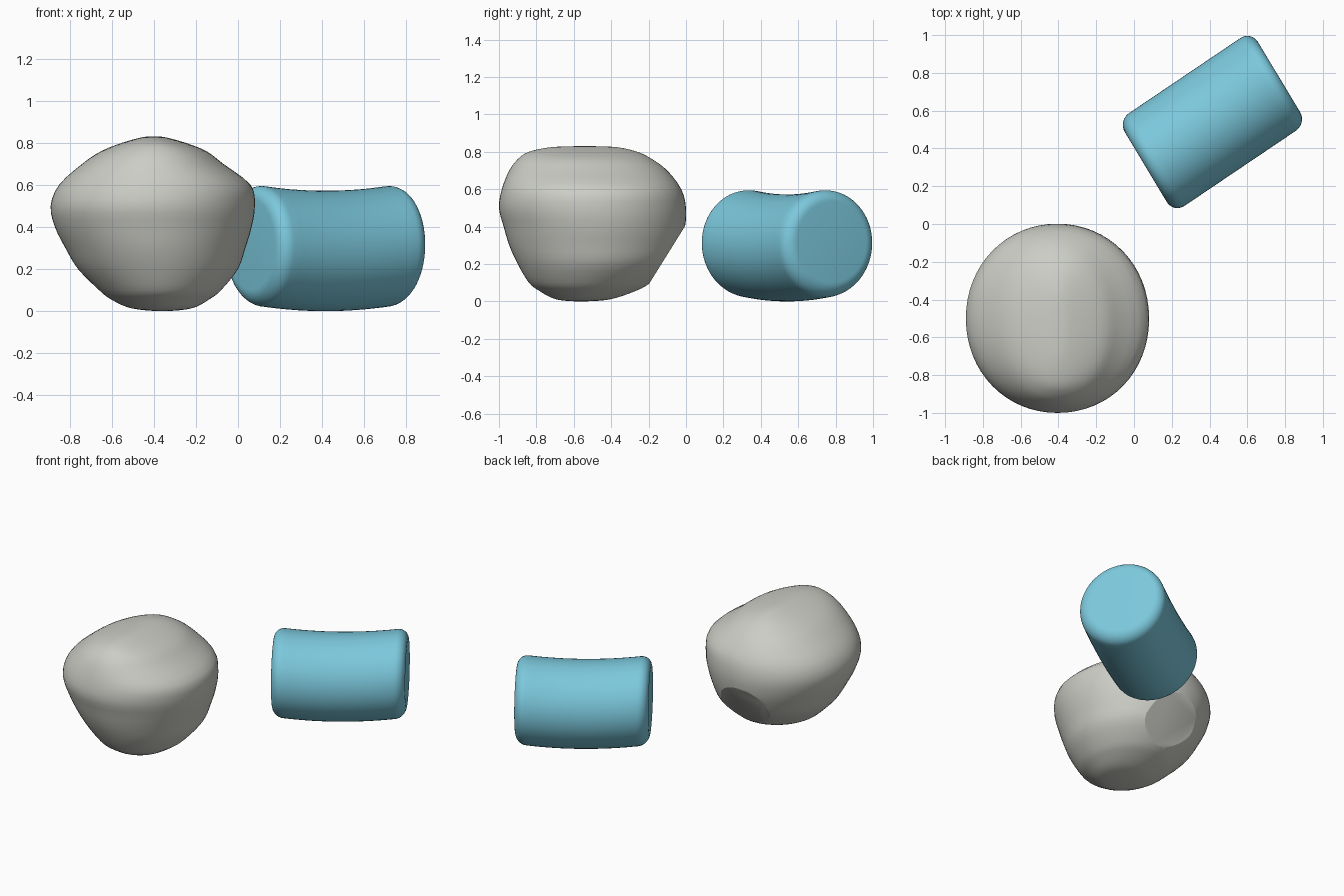
import bpy
import bmesh
from math import sin, cos, tan, pi, radians
from mathutils import Vector

cube = bpy.data.objects.get("Cube")
if cube:
    bpy.data.objects.remove(cube, do_unlink=True)


def material(name, rgb):
    mat = bpy.data.materials.new(name)
    mat.use_nodes = True
    color = (*rgb, 1)
    mat.diffuse_color = color
    mat.node_tree.nodes["Principled BSDF"].inputs["Base Color"].default_value = color
    return mat


def loft(bm, rings):
    """Skin closed rings of points and cap both ends."""
    loops = [[bm.verts.new(p) for p in ring] for ring in rings]
    for a, b in zip(loops, loops[1:]):
        for i in range(len(a)):
            j = (i + 1) % len(a)
            bm.faces.new((a[i], a[j], b[j], b[i]))
    bm.faces.new(loops[0][::-1])
    bm.faces.new(loops[-1])


def finish(name, bm, mat, angle):
    bmesh.ops.recalc_face_normals(bm, faces=bm.faces[:])
    mesh = bpy.data.meshes.new(name)
    bm.to_mesh(mesh)
    bm.free()
    mesh.materials.append(mat)
    obj = bpy.data.objects.new(name, mesh)
    bpy.context.collection.objects.link(obj)
    bpy.ops.object.select_all(action="DESELECT")
    obj.select_set(True)
    bpy.context.view_layer.objects.active = obj
    bpy.ops.object.shade_smooth_by_angle(angle=radians(angle))
    return obj


def spline(rows, steps):
    """Smooth curve through the rows."""
    rows = [Vector(r) for r in rows]
    out = []
    for i in range(len(rows) - 1):
        a, b, c, d = (rows[max(0, min(len(rows) - 1, k))] for k in range(i - 1, i + 3))
        for s in range(steps):
            t = s / steps
            out.append(b + (c - a) * t / 2 + (a * 2 - b * 5 + c * 4 - d) * t * t / 2
                       + (b * 3 - a - c * 3 + d) * t ** 3 / 2)
    return out + [rows[-1]]


# Boulder: height, then left, right, front and back limits of each slice
slices = [
    (0.00, -.37, -.35, -.58, -.55),
    (0.005, -.45, -.27, -.66, -.45),
    (0.02, -.53, -.20, -.72, -.37),
    (0.06, -.61, -.13, -.79, -.26),
    (0.10, -.66, -.08, -.84, -.19),
    (0.20, -.76, 0.0, -.90, -.08),
    (0.30, -.82, .035, -.945, -.03),
    (0.40, -.87, .065, -.975, -.005),
    (0.50, -.89, .08, -1.0, 0.0),
    (0.60, -.85, .06, -.985, -.025),
    (0.70, -.74, -.07, -.945, -.10),
    (0.76, -.65, -.15, -.90, -.18),
    (0.80, -.55, -.25, -.84, -.26),
    (0.825, -.46, -.34, -.72, -.37),
    (0.83, -.42, -.38, -.58, -.50),
]


def slice_ring(width_x, width_y, cx, cy, z, count=64):
    power = 2 / (1.9 + 0.3 * z)
    ring = []
    for i in range(count):
        c, s = cos(2 * pi * i / count), sin(2 * pi * i / count)
        dx = abs(c) ** power * (1 if c > 0 else -1)
        dy = abs(s) ** power * (1 if s > 0 else -1)
        ring.append((cx + width_x * dx, cy + width_y * dy, z))
    return ring


bm = bmesh.new()
loft(bm, [slice_ring((r - l) / 2, (b - f) / 2, (l + r) / 2, (f + b) / 2, z)
          for z, l, r, f, b in (tuple(v) for v in spline([Vector(s) for s in slices], 3))])

# Flat facet low on the back of the boulder
cut = bmesh.ops.bisect_plane(bm, geom=bm.verts[:] + bm.edges[:] + bm.faces[:],
                             plane_co=(0, -.2, .09), plane_no=(0, .85, -.53), clear_outer=True)
bmesh.ops.holes_fill(bm, edges=[e for e in cut["geom_cut"] if isinstance(e, bmesh.types.BMEdge)])
finish("boulder", bm, material("stone grey", (.60, .61, .56)), 22)

# Bolster: rounded drum with a gentle sag, slightly sheared on plan
half, radius, corner = .425, .286, .07
end = [(half - corner + corner * sin(a), radius - corner + corner * cos(a))
       for a in (pi / 2 * i / 8 for i in range(9))]
body = [(-half + corner + (half - corner) * 2 * i / 16, radius) for i in range(1, 16)]
profile = [(-u, r) for u, r in reversed(end)] + body + end
turn = radians(31)
along = Vector((cos(turn), sin(turn), 0))
across = Vector((-sin(turn), cos(turn), 0))
rings = []
for u, r in profile:
    mid = Vector((.415, .54, radius + .025 * (u / .38) ** 2)) + along * u + across * u * tan(radians(3))
    rings.append([mid + across * r * cos(2 * pi * i / 64) + Vector((0, 0, r * sin(2 * pi * i / 64)))
                  for i in range(64)])
bm = bmesh.new()
loft(bm, rings)
finish("bolster", bm, material("sky blue", (.20, .58, .72)), 30)
